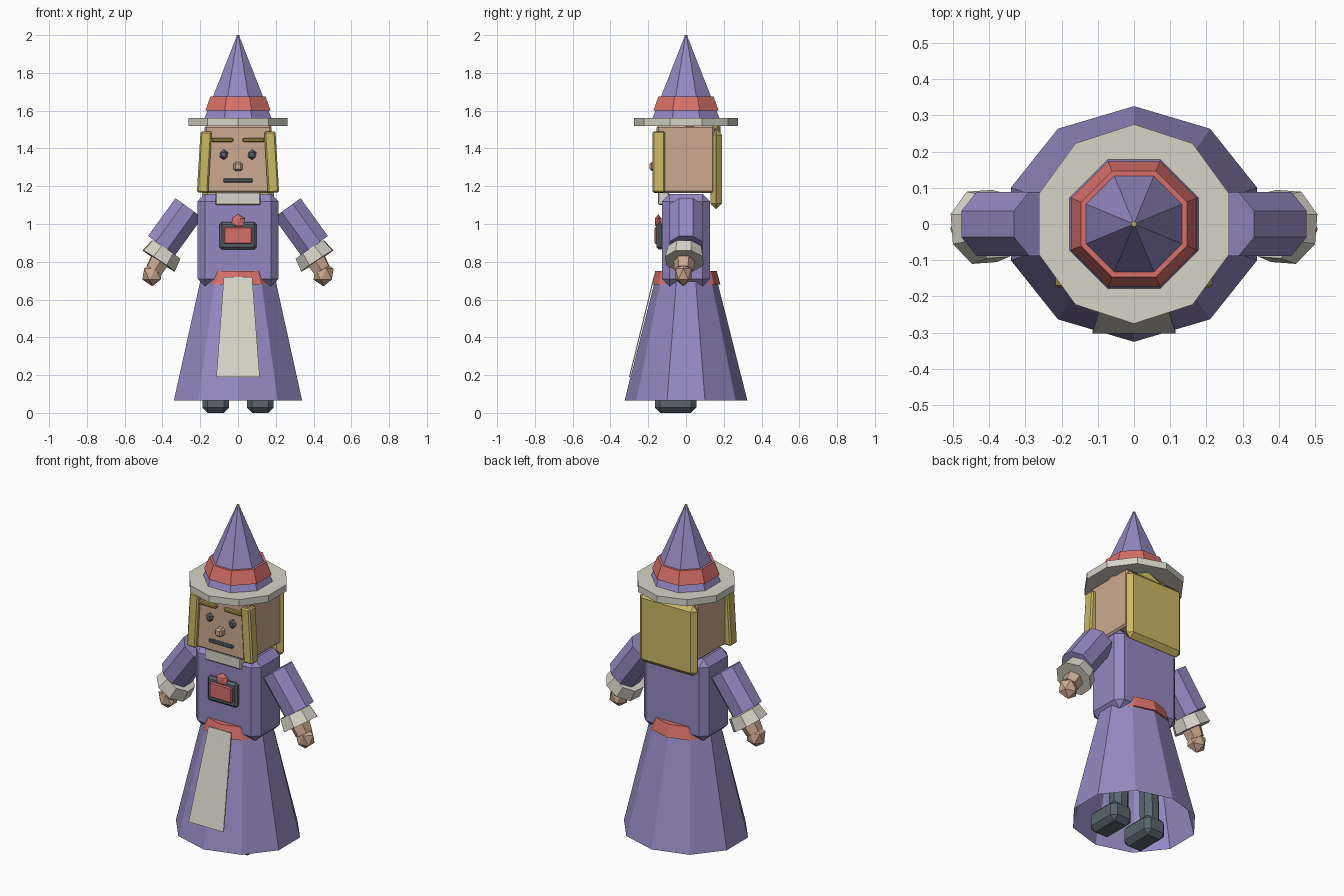
import bpy, bmesh, math
from mathutils import Vector, Matrix

if "Cube" in bpy.data.objects:
    bpy.data.objects.remove(bpy.data.objects["Cube"])


def mat(name, c):
    m = bpy.data.materials.new(name)
    m.diffuse_color = (*c, 1)
    m.use_nodes = True
    m.node_tree.nodes["Principled BSDF"].inputs["Base Color"].default_value = m.diffuse_color
    return m


PURPLE = mat("purple cloth", (0.30, 0.25, 0.54))
CREAM = mat("cream cloth", (0.68, 0.66, 0.57))
RED = mat("red trim", (0.68, 0.16, 0.14))
GOLD = mat("blond hair", (0.60, 0.48, 0.13))
BROW = mat("brow", (0.42, 0.32, 0.07))
SKIN = mat("skin", (0.61, 0.40, 0.28))
DARK = mat("dark leather", (0.10, 0.13, 0.15))


def finish(name, bm, material):
    bmesh.ops.recalc_face_normals(bm, faces=bm.faces)
    me = bpy.data.meshes.new(name)
    bm.to_mesh(me)
    bm.free()
    me.materials.append(material)
    ob = bpy.data.objects.new(name, me)
    bpy.context.collection.objects.link(ob)
    return ob


def box(name, lo, hi, material, bevel=0.0, tilt=0.0):
    """Box between two corners, optionally chamfered and leaned about y."""
    lo, hi = Vector(lo), Vector(hi)
    bm = bmesh.new()
    bmesh.ops.create_cube(bm, size=1)
    bmesh.ops.scale(bm, vec=hi - lo, verts=bm.verts)
    if bevel:
        bmesh.ops.bevel(bm, geom=bm.edges[:], offset=bevel, segments=1,
                        affect='EDGES', profile=0.5)
    bmesh.ops.rotate(bm, matrix=Matrix.Rotation(tilt, 3, 'Y'), verts=bm.verts)
    bmesh.ops.translate(bm, vec=(lo + hi) / 2, verts=bm.verts)
    return finish(name, bm, material)


def rings(name, levels, sides, material, phase=0.0, cap=True):
    """Stacked polygon rings (z, rx, ry) around the z axis."""
    bm = bmesh.new()
    rows = []
    for z, rx, ry in levels:
        rows.append([bm.verts.new((rx * math.sin(phase + i * math.tau / sides),
                                   ry * math.cos(phase + i * math.tau / sides), z))
                     for i in range(sides)])
    for a, b in zip(rows, rows[1:]):
        for i in range(sides):
            j = (i + 1) % sides
            bm.faces.new((a[i], a[j], b[j], b[i]))
    if cap:
        bm.faces.new(rows[0])
        bm.faces.new(rows[-1])
    return finish(name, bm, material)


def rod(name, a, b, r1, r2, sides, material):
    """Tapered prism between two points."""
    a, b = Vector(a), Vector(b)
    ob = rings(name, [(0, r1, r1), ((b - a).length, r2, r2)], sides, material,
               math.pi / sides)
    ob.data.transform(Matrix.Translation(a) @
                      (b - a).to_track_quat('Z', 'Y').to_matrix().to_4x4())
    return ob


def ball(name, c, scale, material):
    bm = bmesh.new()
    bmesh.ops.create_icosphere(bm, subdivisions=1, radius=1)
    bmesh.ops.scale(bm, vec=scale, verts=bm.verts)
    bmesh.ops.translate(bm, vec=c, verts=bm.verts)
    return finish(name, bm, material)


# Gown: open skirt, belt, torso
rings("skirt", [(0.065, 0.357, 0.325), (0.72, 0.205, 0.16)], 10, PURPLE, cap=False)
rings("belt", [(0.68, 0.205, 0.182), (0.75, 0.18, 0.163)], 10, RED)
box("torso", (-0.215, -0.128, 0.67), (0.215, 0.128, 1.16), PURPLE, 0.04)

# Apron: thin tapered plate lying on the skirt front
bm = bmesh.new()
front = [(-0.115, -0.302, 0.19), (0.115, -0.302, 0.19),
         (0.075, -0.172, 0.72), (-0.075, -0.172, 0.72)]
fv = [bm.verts.new(p) for p in front]
bv = [bm.verts.new((x, y + 0.006, z)) for x, y, z in front]
bm.faces.new(fv)
bm.faces.new(bv[::-1])
for i in range(4):
    j = (i + 1) % 4
    bm.faces.new((fv[i], fv[j], bv[j], bv[i]))
finish("apron", bm, CREAM)

# Collar and chest clasp
box("collar", (-0.12, -0.148, 1.10), (0.12, -0.09, 1.17), CREAM, 0.006)
box("clasp_frame", (-0.098, -0.155, 0.865), (0.098, -0.12, 1.01), DARK, 0.012)
box("clasp_gem", (-0.074, -0.166, 0.893), (0.074, -0.14, 0.985), RED, 0.006)
ball("clasp_tip", (0, -0.147, 1.012), (0.042, 0.02, 0.04), RED)

# Head and face
box("head", (-0.178, -0.155, 1.165), (0.178, 0.15, 1.52), SKIN, 0.01)
box("nose", (-0.023, -0.192, 1.28), (0.023, -0.145, 1.328), SKIN, 0.01)
box("mouth", (-0.078, -0.165, 1.22), (0.078, -0.15, 1.24), DARK, 0.004)

# Hair
box("back_hair", (-0.19, 0.13, 1.08), (0.19, 0.19, 1.50), GOLD, 0.028)
ball("hair_cap", (0, 0.02, 1.50), (0.205, 0.19, 0.06), GOLD)

# Hat
rings("hat_brim", [(1.52, 0.275, 0.275), (1.56, 0.275, 0.275)], 10, CREAM)
rings("hat_cone", [(1.555, 0.194, 0.194), (1.998, 0.006, 0.006)], 8, PURPLE, math.pi / 8)
rings("hat_band", [(1.60, 0.187, 0.187), (1.675, 0.158, 0.158)], 8, RED, math.pi / 8)
rings("hat_tip", [(1.994, 0.009, 0.009), (2.0, 0.007, 0.007)], 8, GOLD)

# Paired parts
for s, side in ((-1, "left"), (1, "right")):
    ball(side + "_eye", (s * 0.075, -0.157, 1.367), (0.025, 0.02, 0.028), DARK)
    box(side + "_brow", (s * 0.083 - 0.058, -0.175, 1.435),
        (s * 0.083 + 0.058, -0.15, 1.455), BROW, 0.005)
    box(side + "_front_hair", (s * 0.178 - 0.03, -0.177, 1.165),
        (s * 0.178 + 0.03, -0.112, 1.49), GOLD, 0.008, -s * 0.06)
    rod(side + "_sleeve", (s * 0.26, 0, 1.085), (s * 0.405, 0, 0.885),
        0.095, 0.095, 8, PURPLE)
    rod(side + "_cuff", (s * 0.38, -0.005, 0.865), (s * 0.42, -0.008, 0.805),
        0.095, 0.108, 8, CREAM)
    rod(side + "_wrist", (s * 0.40, -0.008, 0.83), (s * 0.445, -0.012, 0.755),
        0.06, 0.05, 6, SKIN)
    ball(side + "_hand", (s * 0.453, -0.014, 0.735), (0.06, 0.05, 0.065), SKIN)
    box(side + "_boot", (s * 0.118 - 0.071, -0.165, 0.0),
        (s * 0.118 + 0.071, 0.055, 0.125), DARK, 0.028)
    rod(side + "_leg", (s * 0.11, 0, 0.09), (s * 0.10, 0, 0.50), 0.055, 0.055, 8, DARK)
